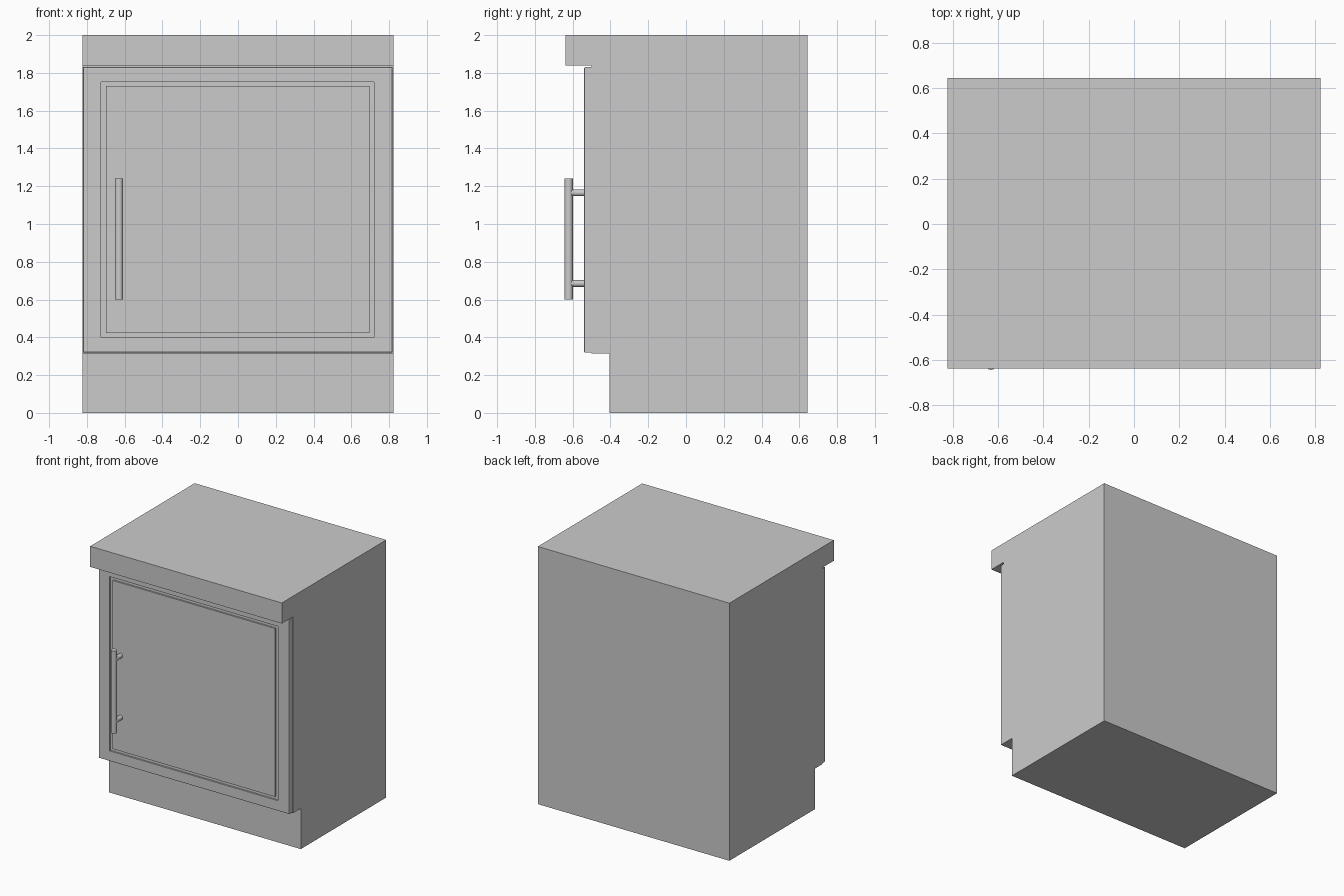
import bpy, bmesh, math

if "Cube" in bpy.data.objects:
    bpy.data.objects.remove(bpy.data.objects["Cube"])

grey = bpy.data.materials.new("plain grey")
grey.diffuse_color = (0.6, 0.6, 0.6, 1)
grey.use_nodes = True
grey.node_tree.nodes["Principled BSDF"].inputs["Base Color"].default_value = grey.diffuse_color


def finish(name, bm):
    bmesh.ops.recalc_face_normals(bm, faces=bm.faces)
    mesh = bpy.data.meshes.new(name)
    bm.to_mesh(mesh)
    bm.free()
    ob = bpy.data.objects.new(name, mesh)
    mesh.materials.append(grey)
    bpy.context.collection.objects.link(ob)
    return ob


# Cabinet body: toe kick, carcass and overhanging worktop as one side profile
profile = [(-0.405, 0), (0.643, 0), (0.643, 2), (-0.638, 2),
           (-0.638, 1.84), (-0.50, 1.84), (-0.50, 0.315), (-0.405, 0.315)]
W = 0.823
bm = bmesh.new()
side = bm.faces.new([bm.verts.new((-W, y, z)) for y, z in profile])
ext = bmesh.ops.extrude_face_region(bm, geom=[side])
moved = [v for v in ext["geom"] if isinstance(v, bmesh.types.BMVert)]
bmesh.ops.translate(bm, verts=moved, vec=(2 * W, 0, 0))
finish("cabinet_body", bm)

# Door: slab with eased edges and a square groove around the centre panel
X0, X1, Z0, Z1 = -0.82, 0.817, 0.32, 1.83
FRONT, BACK = -0.54, -0.50
GROOVE = 0.012
bm = bmesh.new()
bmesh.ops.create_cube(bm, size=1)
for v in bm.verts:
    v.co = (X1 if v.co.x > 0 else X0,
            BACK if v.co.y > 0 else FRONT,
            Z1 if v.co.z > 0 else Z0)
front_edges = [e for e in bm.edges if all(v.co.y < FRONT + 0.001 for v in e.verts)]
bmesh.ops.bevel(bm, geom=front_edges, offset=0.006, segments=2,
                profile=0.5, affect='EDGES')
bm.normal_update()
panel = max((f for f in bm.faces if f.normal.y < -0.99), key=lambda f: f.calc_area())


def step(face, rect, y):
    """Inset the face, then place its corners on a rectangle at depth y."""
    bmesh.ops.inset_individual(bm, faces=[face], thickness=0.003)
    c = face.calc_center_median()
    x0, x1, z0, z1 = rect
    for v in face.verts:
        v.co = (x1 if v.co.x > c.x else x0, y, z1 if v.co.z > c.z else z0)


outer = (-0.725, 0.72, 0.40, 1.753)
inner = (-0.70, 0.695, 0.423, 1.73)
step(panel, outer, FRONT)
step(panel, outer, FRONT + GROOVE)
step(panel, inner, FRONT + GROOVE)
step(panel, inner, FRONT)
finish("door", bm)


# Handle: upright bar on two round posts
def rod(name, radius, length, location, rotation=(0, 0, 0)):
    bpy.ops.mesh.primitive_cylinder_add(vertices=32, radius=radius, depth=length,
                                        location=location, rotation=rotation)
    ob = bpy.context.object
    ob.name = name
    ob.data.materials.append(grey)
    bpy.ops.object.shade_smooth_by_angle(angle=math.radians(30))


HX, HY = -0.63, -0.621
rod("handle_bar", 0.022, 0.64, (HX, HY, 0.92))
for label, z in (("lower", 0.685), ("upper", 1.165)):
    rod("handle_post_" + label, 0.018, 0.085, (HX, -0.578, z), (math.pi / 2, 0, 0))
